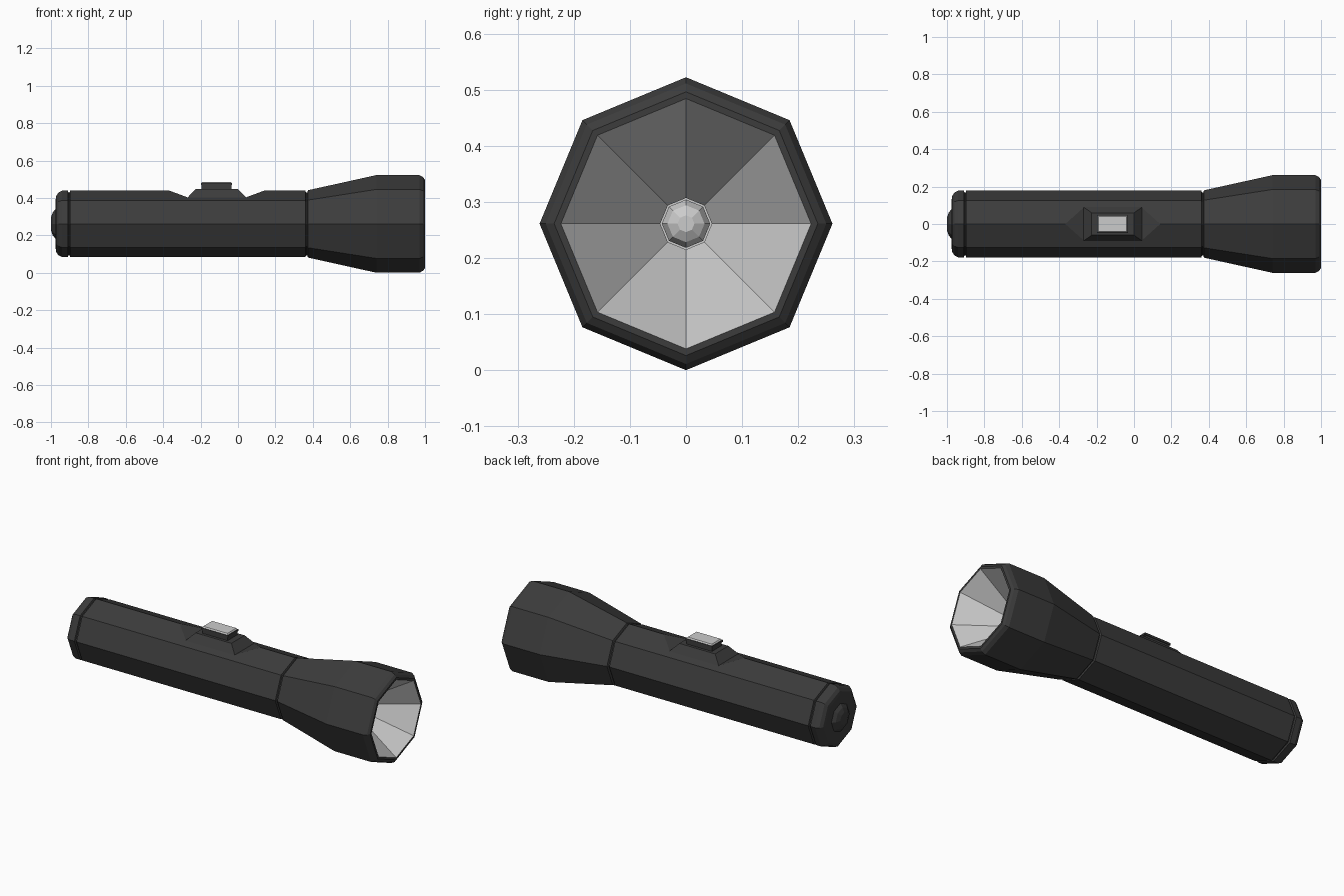
import bpy, bmesh, math

if "Cube" in bpy.data.objects:
    bpy.data.objects.remove(bpy.data.objects["Cube"])

AXIS_Z = 0.261
SIDES = 8


def material(name, v):
    m = bpy.data.materials.new(name)
    m.diffuse_color = (v, v, v, 1)
    m.use_nodes = True
    m.node_tree.nodes["Principled BSDF"].inputs["Base Color"].default_value = m.diffuse_color
    return m


BLACK = material("black plastic", 0.045)
SILVER = material("silver", 0.6)


def finish(name, bm, mats):
    bmesh.ops.recalc_face_normals(bm, faces=bm.faces)
    me = bpy.data.meshes.new(name)
    bm.to_mesh(me)
    bm.free()
    for m in mats:
        me.materials.append(m)
    ob = bpy.data.objects.new(name, me)
    bpy.context.collection.objects.link(ob)
    return ob


def revolve(name, profile, mats, second_from=None):
    """Octagonal solid around the long axis from (x, radius) points."""
    bm = bmesh.new()
    rings = []
    for x, r in profile:
        ring = []
        for i in range(SIDES):
            a = 2 * math.pi * i / SIDES
            ring.append(bm.verts.new((x, r * math.cos(a), AXIS_Z + r * math.sin(a))))
        rings.append(ring)
    for k, (a, b) in enumerate(zip(rings, rings[1:])):
        for i in range(SIDES):
            j = (i + 1) % SIDES
            f = bm.faces.new((a[i], a[j], b[j], b[i]))
            if second_from is not None and k >= second_from:
                f.material_index = 1
    bm.faces.new(rings[0])
    end = bm.faces.new(rings[-1])
    if second_from is not None:
        end.material_index = 1
    return finish(name, bm, mats)


def frustum(name, bottom, top, mat):
    """Block between two rectangles (x0, x1, half_y, z)."""
    bm = bmesh.new()
    loops = []
    for x0, x1, y, z in (bottom, top):
        loops.append([bm.verts.new(p) for p in
                      ((x0, -y, z), (x1, -y, z), (x1, y, z), (x0, y, z))])
    a, b = loops
    bm.faces.new(a)
    bm.faces.new(b)
    for i in range(4):
        j = (i + 1) % 4
        bm.faces.new((a[i], a[j], b[j], b[i]))
    return finish(name, bm, [mat])


# Handle tube, with narrow necks that form the grooves
tube = revolve("handle_tube", [(-0.92, 0.168), (-0.9, 0.168), (-0.897, 0.178),
                               (0.36, 0.178), (0.363, 0.168), (0.385, 0.168)], [BLACK])

# Flat cut in the top ridge for the switch, with sloped ends
cutter = frustum("switch_cutter", (-0.27, 0.043, 0.2, 0.403), (-0.64, 0.413, 0.2, 0.54), BLACK)
cutter.hide_render = True
mod = tube.modifiers.new("switch_cut", 'BOOLEAN')
mod.operation = 'DIFFERENCE'
mod.solver = 'EXACT'
mod.object = cutter
bpy.context.view_layer.objects.active = tube
bpy.ops.object.modifier_apply(modifier=mod.name)
bpy.data.objects.remove(cutter, do_unlink=True)

# Tail cap and its end button
revolve("tail_cap", [(-0.907, 0.168), (-0.91, 0.178), (-0.94, 0.178), (-0.96, 0.168),
                     (-0.972, 0.15), (-0.975, 0.13)], [BLACK])
revolve("tail_button", [(-0.96, 0.085), (-0.975, 0.08), (-0.99, 0.062), (-1.0, 0.035)], [BLACK])

# Flared head: outer shell, rim, then the reflector cone (second material)
revolve("head", [(0.37, 0.168), (0.374, 0.18), (0.74, 0.261), (0.97, 0.261),
                 (0.99, 0.25), (1.0, 0.235), (1.0, 0.223), (0.76, 0.046), (0.74, 0.046)],
        [BLACK, SILVER], second_from=6)

# Bulb
revolve("bulb", [(0.735, 0.043), (0.785, 0.043), (0.805, 0.033), (0.815, 0.015)], [SILVER])

# Switch plinth, stem and sliding button
frustum("switch_plinth", (-0.27, 0.043, 0.09, 0.402), (-0.226, 0.0, 0.06, 0.447), BLACK)
frustum("switch_stem", (-0.195, -0.035, 0.044, 0.44), (-0.195, -0.035, 0.044, 0.47), BLACK)
frustum("switch_button", (-0.199, -0.031, 0.048, 0.468), (-0.199, -0.031, 0.048, 0.479), BLACK)
frustum("switch_button_top", (-0.197, -0.033, 0.046, 0.478), (-0.191, -0.039, 0.04, 0.486), SILVER)
